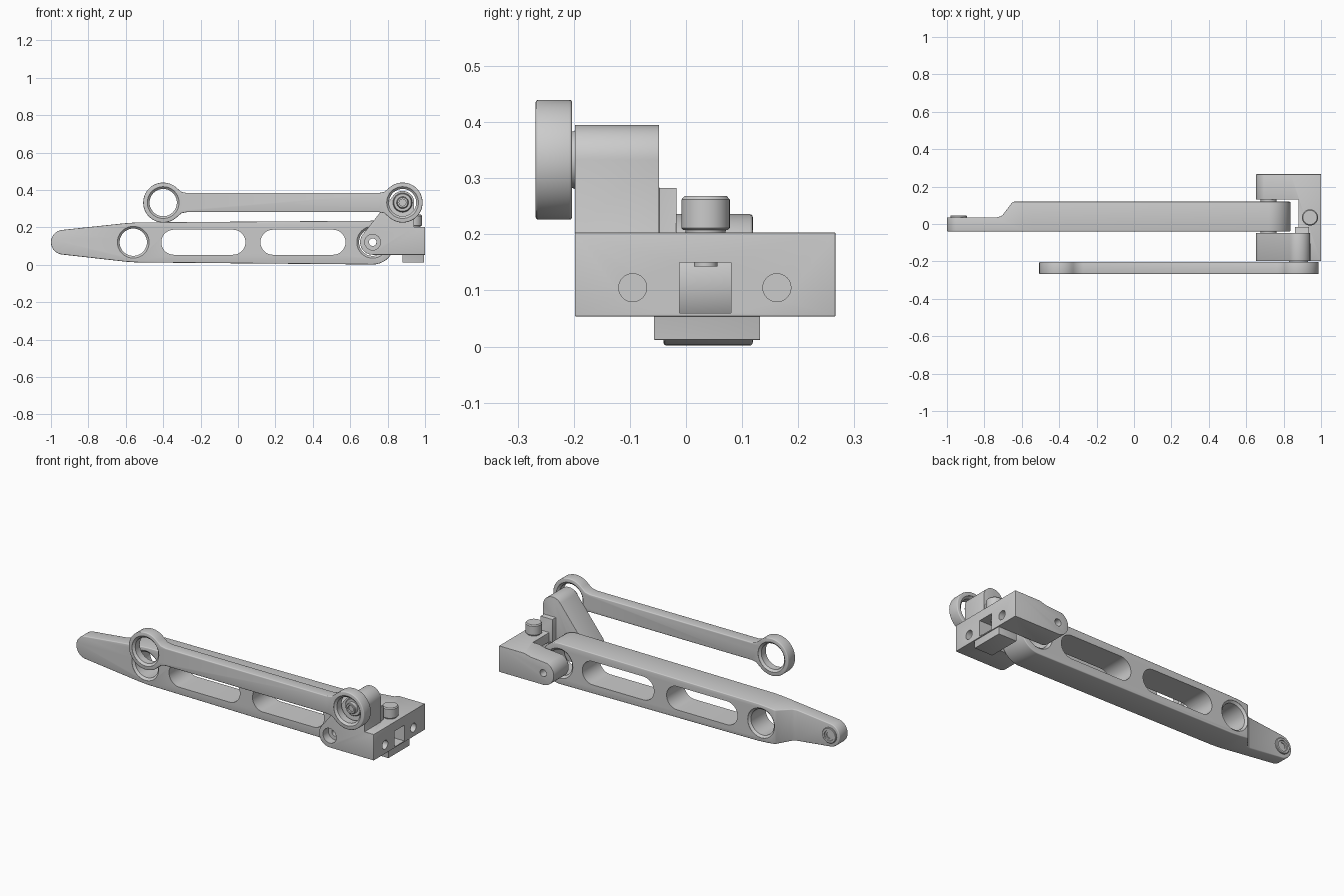
import bpy, bmesh
from math import sin, cos, pi, radians

if "Cube" in bpy.data.objects:
    bpy.data.objects.remove(bpy.data.objects["Cube"])


def make(name, bm):
    bmesh.ops.recalc_face_normals(bm, faces=bm.faces[:])
    me = bpy.data.meshes.new(name)
    bm.to_mesh(me)
    bm.free()
    ob = bpy.data.objects.new(name, me)
    bpy.context.collection.objects.link(ob)
    return ob


def arc(cx, cz, r, a0, a1, n=24):
    steps = [radians(a0 + (a1 - a0) * i / n) for i in range(n + 1)]
    return [(cx + r * cos(a), cz + r * sin(a)) for a in steps]


def prism(name, pts, y0, y1, axis='y'):
    """Extrude an outline: (x, z) along y, or (x, y) along z."""
    bm = bmesh.new()
    place = (lambda p, t: (p[0], t, p[1])) if axis == 'y' else (lambda p, t: (p[0], p[1], t))
    lo = [bm.verts.new(place(p, y0)) for p in pts]
    hi = [bm.verts.new(place(p, y1)) for p in pts]
    bm.faces.new(lo)
    bm.faces.new(hi)
    for i in range(len(pts)):
        j = (i + 1) % len(pts)
        bm.faces.new((lo[i], lo[j], hi[j], hi[i]))
    return make(name, bm)


def box(name, x, y, z):
    return prism(name, [(x[0], z[0]), (x[1], z[0]), (x[1], z[1]), (x[0], z[1])], *y)


def lathe(name, axis, c, rings, n=48):
    """Solid of revolution; rings are (position on axis, radius), c the other two coordinates."""
    bm = bmesh.new()
    loops = []
    for t, r in rings:
        loop = []
        for i in range(n):
            u, v = c[0] + r * cos(2 * pi * i / n), c[1] + r * sin(2 * pi * i / n)
            loop.append(bm.verts.new({'x': (t, u, v), 'y': (u, t, v), 'z': (u, v, t)}[axis]))
        loops.append(loop)
    for a, b in zip(loops, loops[1:]):
        for i in range(n):
            j = (i + 1) % n
            bm.faces.new((a[i], a[j], b[j], b[i]))
    bm.faces.new(loops[0])
    bm.faces.new(loops[-1])
    return make(name, bm)


def apply(ob, mod):
    bpy.context.view_layer.objects.active = ob
    bpy.ops.object.modifier_apply(modifier=mod.name)


def boolean(ob, other, op='DIFFERENCE'):
    m = ob.modifiers.new('bool', 'BOOLEAN')
    m.object, m.operation, m.solver = other, op, 'EXACT'
    apply(ob, m)
    bpy.data.objects.remove(other)


def bevel(ob, width):
    bm = bmesh.new()
    bm.from_mesh(ob.data)
    bmesh.ops.remove_doubles(bm, verts=bm.verts[:], dist=1e-5)
    bmesh.ops.dissolve_limit(bm, angle_limit=radians(1), verts=bm.verts[:], edges=bm.edges[:])
    bm.to_mesh(ob.data)
    bm.free()
    m = ob.modifiers.new('bevel', 'BEVEL')
    m.width, m.segments, m.limit_method, m.angle_limit = width, 3, 'ANGLE', radians(40)
    apply(ob, m)


def eye(ob, c, y0, y1, r=0.073, flare=0.012, depth=0.012):
    """Chamfered through hole along y."""
    R = r + flare
    boolean(ob, lathe('cut', 'y', c, [(y0 - .02, R), (y0 + .001, R), (y0 + depth, r),
                                      (y1 - depth, r), (y1 - .001, R), (y1 + .02, R)]))


PIVOT, UPPER = (0.72, 0.121), (0.88, 0.333)

# main arm: tapered tip, thinned at the back, two slots and two bearing eyes
A0, A1 = -0.04, 0.119
outline = (arc(-0.934, 0.121, 0.066, 97, 263) + [(-0.60, 0.017), (-0.54, 0.013)]
           + arc(0.72, 0.119, 0.117, -89, 89) + [(-0.54, 0.227), (-0.60, 0.223)])
arm = prism('main_arm', outline, A0, A1)
boolean(arm, prism('cut', [(-1.1, .036), (-.73, .036), (-.705, .045), (-.655, .11), (-.63, .14), (-1.1, .14)],
                   -.1, .4, 'z'))
bevel(arm, 0.005)
for x0, x1 in ((-0.41, 0.04), (0.12, 0.575)):
    r = 0.067
    boolean(arm, prism('cut', arc(x0 + r, .121, r, 90, 270) + arc(x1 - r, .121, r, -90, 90), -.2, .3))
for c in ((-0.56, 0.121), PIVOT):
    eye(arm, c, A0, A1)

# tip pivot boss
tip = lathe('tip_boss', 'y', (-0.938, 0.121),
            [(.03, .044), (.042, .044), (.045, .041), (.045, .03), (.040, .028), (.040, .018), (.02, .018)])

# upper link with a ring at each end
L0, L1 = -0.268, -0.203


def ring_end(cx, s):
    ring = [(x * s, z) for x, z in arc(0, 0, 0.107, 45, 315, 40)]
    pts = [(.098 * s, .057), (.128 * s, .051)]
    full = [pts[1], pts[0]] + ring + [(pts[0][0], -.057), (pts[1][0], -.051)]
    return [(cx + x, 0.333 + z) for x, z in full]


link = prism('upper_link', ring_end(-0.4, 1) + ring_end(0.88, -1)[::-1], L0, L1)
bevel(link, 0.005)
for x in (-0.4, 0.88):
    eye(link, (x, 0.333), L0, L1)

# bracket: front lug rising to the link, plain back lug, cross plate, bottom tab and stop
bracket = prism('bracket', arc(*PIVOT, .067, 270, 143) + arc(*UPPER, .062, 143, 0)
                + [(.942, .203), (1, .203), (1, .054)], -0.198, -0.048)
back = prism('back_lug', arc(*PIVOT, .067, 270, 112) + [(.80, .192), (.84, .203), (1, .203), (1, .054)],
             0.13, 0.266)
for part in (back,
             box('plate', (.88, 1), (-.10, .18), (.054, .203)),
             box('tab', (.88, .995), (-.057, .132), (.012, .10)),
             box('stop', (.86, .935), (-.10, -.017), (.15, .283))):
    boolean(bracket, part, 'UNION')
bevel(bracket, 0.007)
boolean(bracket, box('cut', (.85, 1.1), (-.012, .08), (.06, .15)))
for y in (-0.095, 0.162):
    boolean(bracket, lathe('cut', 'x', (y, .105), [(.90, .025), (1.1, .025)], 32))
boolean(bracket, lathe('cut', 'y', PIVOT, [(-.3, .042), (-.15, .042), (-.15, .02), (.4, .02)]))

# spacer bosses between the lugs and the arm
spacers = []
for name, y0, y1 in (('front_spacer', -.052, -.03), ('back_spacer', .109, .135)):
    s = lathe(name, 'y', PIVOT, [(y0, .043), (y1, .043)])
    boolean(s, lathe('cut', 'y', PIVOT, [(-.3, .02), (.4, .02)], 32))
    spacers.append(s)

# stepped pin that carries the upper link
pin = lathe('link_pin', 'y', UPPER, [(-.19, .055), (-.203, .05), (-.212, .05), (-.216, .046), (-.216, .032),
                                     (-.235, .03), (-.238, .027), (-.238, .018), (-.226, .018)])

# clamp screw with its head above the plate and its end in the square socket
screw = lathe('clamp_screw', 'z', (0.941, 0.035),
              [(.143, .021), (.195, .021), (.195, .035), (.208, .036), (.208, .040), (.211, .043),
               (.262, .043), (.268, .038)])

for ob in [arm, tip, link, bracket, pin, screw] + spacers:
    bpy.ops.object.select_all(action='DESELECT')
    ob.select_set(True)
    bpy.context.view_layer.objects.active = ob
    bpy.ops.object.shade_smooth_by_angle(angle=radians(32))
